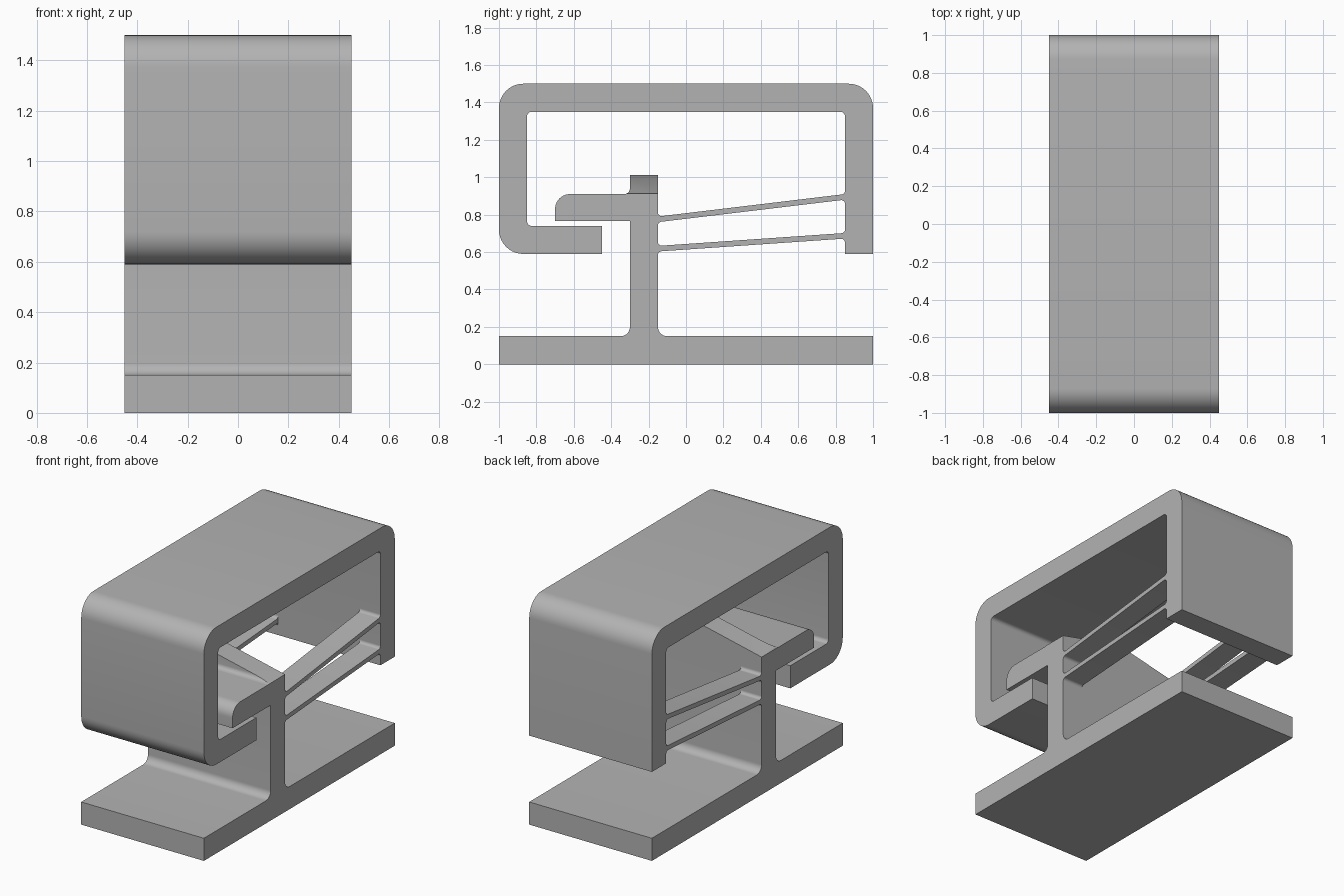
import bpy, bmesh, math
from mathutils import Vector

cube = bpy.data.objects.get("Cube")
if cube:
    bpy.data.objects.remove(cube, do_unlink=True)

GREY = (0.45, 0.45, 0.45, 1)
grey = bpy.data.materials.new("plain_grey")
grey.use_nodes = True
grey.diffuse_color = GREY
grey.node_tree.nodes["Principled BSDF"].inputs["Base Color"].default_value = GREY

HALF = 0.45      # half width of the whole mechanism
WALL = 0.15      # wall thickness
BLADE = 0.03     # flexure thickness


def rounded(corners, steps=10):
    """Turn (y, z, radius) corners into an outline with arc fillets."""
    out = []
    for i, (y, z, r) in enumerate(corners):
        p = Vector((y, z))
        if r == 0:
            out.append(p)
            continue
        a = (Vector(corners[i - 1][:2]) - p).normalized()
        b = (Vector(corners[(i + 1) % len(corners)][:2]) - p).normalized()
        half = a.angle(b) / 2
        centre = p + (a + b).normalized() * (r / math.sin(half))
        start = p + a * (r / math.tan(half)) - centre
        end = p + b * (r / math.tan(half)) - centre
        sweep = math.pi - 2 * half
        for k in range(steps + 1):
            t = k / steps
            out.append(centre + (start * math.sin((1 - t) * sweep)
                                 + end * math.sin(t * sweep)) / math.sin(sweep))
    return out


def extrude(name, corners, x0, x1, cuts=()):
    """Extrude a side profile across x, then trim it with (point, normal) planes."""
    bm = bmesh.new()
    face = bm.faces.new([bm.verts.new((x0, p.x, p.y)) for p in rounded(corners)])
    res = bmesh.ops.extrude_face_region(bm, geom=[face], use_keep_orig=True)
    moved = [v for v in res["geom"] if isinstance(v, bmesh.types.BMVert)]
    bmesh.ops.translate(bm, verts=moved, vec=(x1 - x0, 0, 0))
    for point, normal in cuts:
        bmesh.ops.bisect_plane(bm, geom=bm.verts[:] + bm.edges[:] + bm.faces[:],
                               plane_co=point, plane_no=normal, clear_outer=True)
        bmesh.ops.holes_fill(bm, edges=[e for e in bm.edges if e.is_boundary])
    bmesh.ops.recalc_face_normals(bm, faces=bm.faces)
    mesh = bpy.data.meshes.new(name)
    bm.to_mesh(mesh)
    bm.free()
    mesh.materials.append(grey)
    obj = bpy.data.objects.new(name, mesh)
    bpy.context.collection.objects.link(obj)
    bpy.ops.object.select_all(action='DESELECT')
    bpy.context.view_layer.objects.active = obj
    obj.select_set(True)
    bpy.ops.object.shade_smooth_by_angle(angle=math.radians(30))
    return obj


# Base plate, post, latch tongue and ridged stop in one profile
EDGE_Z, RIDGE_Z = 0.912, 1.012
slope = (RIDGE_Z - EDGE_Z) / HALF
ridge_cuts = [((0, 0, RIDGE_Z), (side * slope, 0, 1)) for side in (1, -1)]
extrude("base_and_latch", [
    (-1, 0, 0), (1, 0, 0), (1, WALL, 0),
    (-0.15, WALL, 0.05), (-0.15, 1.08, 0),
    (-0.3, 1.08, 0), (-0.3, 0.91, 0.03),
    (-0.7, 0.91, 0.08), (-0.7, 0.765, 0),
    (-0.3, 0.765, 0), (-0.3, WALL, 0.05), (-1, WALL, 0),
], -HALF, HALF, ridge_cuts)

# Sliding housing with its hooked front lip
R_OUT, R_IN, LOW, TOP = 0.13, 0.025, 0.59, 1.5
extrude("hooked_housing", [
    (-0.45, LOW, 0), (-0.45, LOW + WALL, 0),
    (-1 + WALL, LOW + WALL, R_IN), (-1 + WALL, TOP - WALL, R_IN),
    (1 - WALL, TOP - WALL, R_IN), (1 - WALL, LOW, 0),
    (1, LOW, 0), (1, TOP, R_OUT), (-1, TOP, R_OUT), (-1, LOW, R_OUT),
], -HALF, HALF)

# Two pairs of thin flexure blades with filleted roots
Y0, Y1, SINK, FLARE, R = -0.15, 0.85, 0.005, 0.025, 0.02
for level, z0, z1 in (("lower", 0.603, 0.672), ("upper", 0.76, 0.88)):
    a, b = z0 + BLADE, z1 + BLADE
    outline = [
        (Y0 - SINK, z0 - FLARE, 0), (Y0, z0 - FLARE, 0), (Y0, z0, R),
        (Y1, z1, R), (Y1, z1 - FLARE, 0), (Y1 + SINK, z1 - FLARE, 0),
        (Y1 + SINK, b + FLARE, 0), (Y1, b + FLARE, 0), (Y1, b, R),
        (Y0, a, R), (Y0, a + FLARE, 0), (Y0 - SINK, a + FLARE, 0),
    ]
    for side, x0 in (("left", HALF - 0.15), ("right", -HALF)):
        extrude(f"{level}_{side}_flexure", outline, x0, x0 + 0.15)
